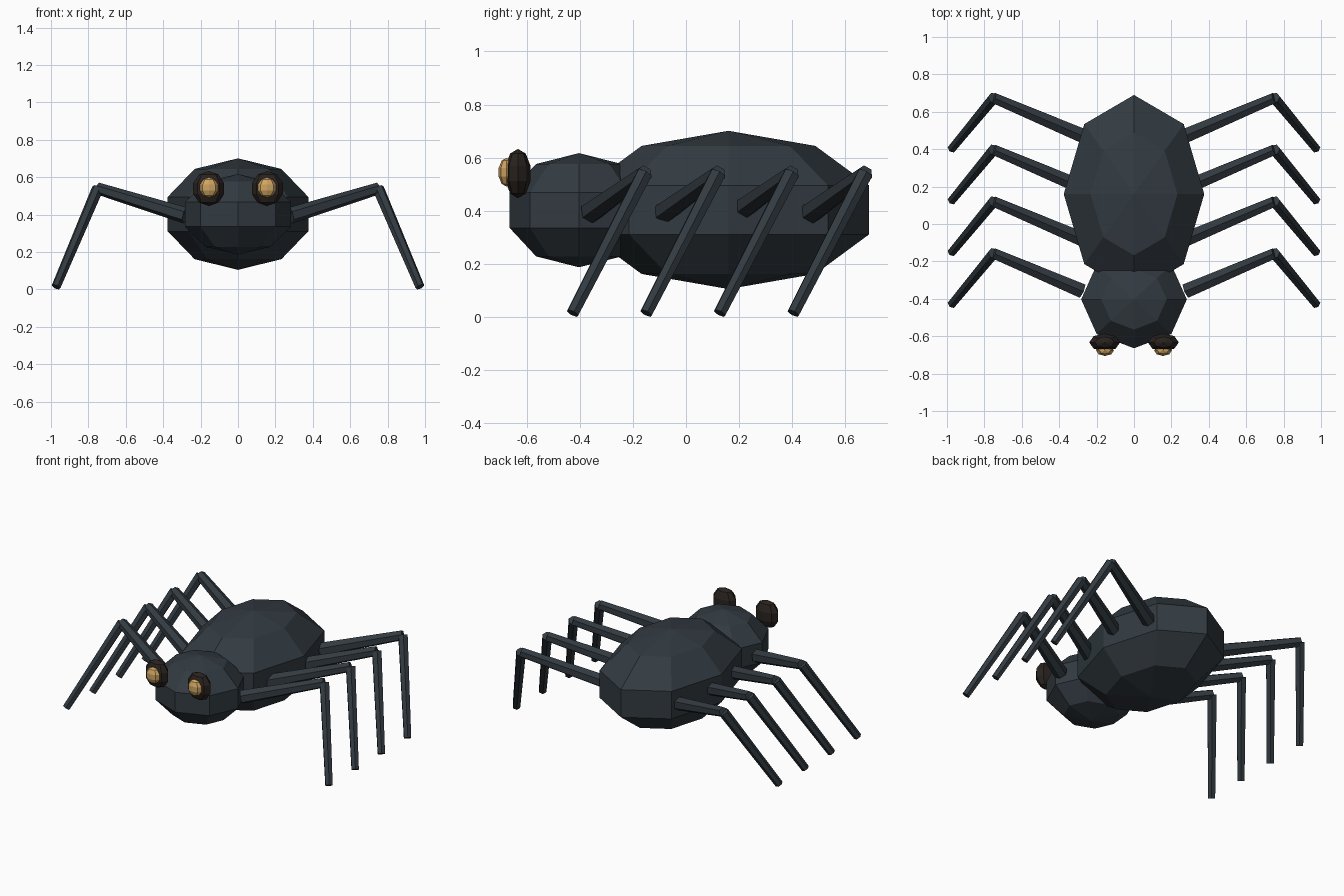
import bpy
from mathutils import Vector

if "Cube" in bpy.data.objects:
    bpy.data.objects.remove(bpy.data.objects["Cube"])


def material(name, rgb):
    m = bpy.data.materials.new(name)
    m.diffuse_color = (*rgb, 1)
    m.use_nodes = True
    m.node_tree.nodes["Principled BSDF"].inputs["Base Color"].default_value = m.diffuse_color
    return m


BODY = material("slate", (0.032, 0.043, 0.053))
SOCKET = material("dark_brown", (0.022, 0.016, 0.013))
GOLD = material("gold", (0.62, 0.37, 0.12))


def ball(name, loc, radii, mat, segments=8, rings=5):
    bpy.ops.mesh.primitive_uv_sphere_add(segments=segments, ring_count=rings,
                                         radius=1, location=loc)
    ob = bpy.context.object
    ob.name = name
    ob.scale = radii
    ob.data.materials.append(mat)
    return ob


def rod(name, a, b, r1, r2):
    a, b = Vector(a), Vector(b)
    d = b - a
    bpy.ops.mesh.primitive_cone_add(vertices=6, radius1=r1, radius2=r2,
                                    depth=d.length, location=(a + b) / 2)
    ob = bpy.context.object
    ob.name = name
    ob.rotation_euler = d.to_track_quat('Z', 'Y').to_euler()
    ob.data.materials.append(BODY)
    return ob


# Body
ball("abdomen", (0, 0.16, 0.403), (0.395, 0.557, 0.298), BODY)
ball("head", (0, -0.403, 0.402), (0.297, 0.275, 0.215), BODY)

for side, s in (("left", -1), ("right", 1)):
    # Eyes
    ball(f"{side}_eye_socket", (s * 0.157, -0.633, 0.54), (0.087, 0.05, 0.093), SOCKET)
    ball(f"{side}_eye", (s * 0.155, -0.676, 0.545), (0.05, 0.031, 0.054), GOLD)

    # Four two-segment legs per side
    for i in range(4):
        y = 0.277 * i
        hip = (s * 0.28, y - 0.357, 0.395)
        knee = (s * 0.75, y - 0.157, 0.54)
        foot = (s * 0.973, y - 0.427, 0.014)
        rod(f"{side}_upper_leg_{i + 1}", hip, knee, 0.044, 0.032)
        rod(f"{side}_lower_leg_{i + 1}", knee, foot, 0.032, 0.025)
